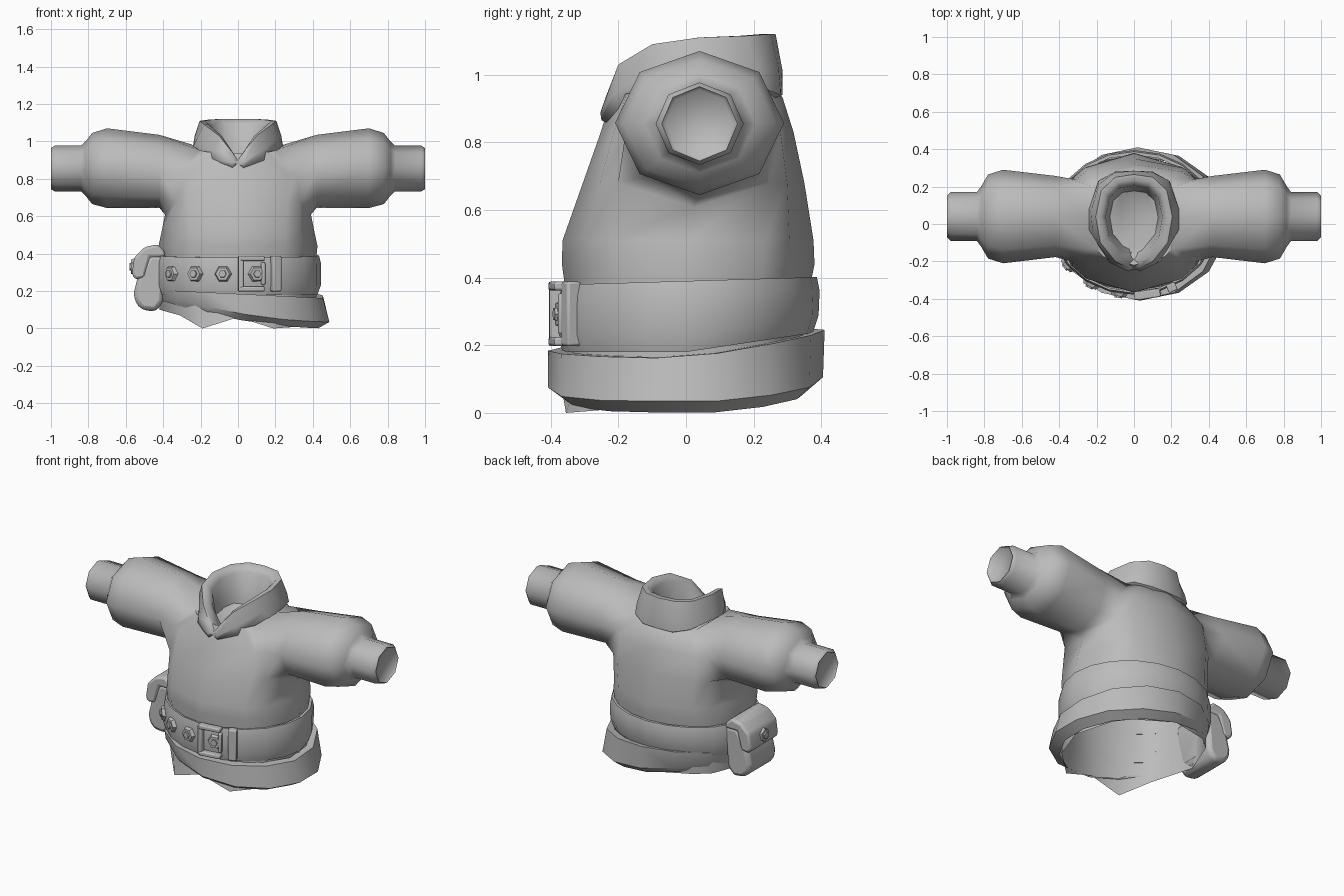
import bpy, bmesh, math
from mathutils import Vector, Matrix

if "Cube" in bpy.data.objects:
    bpy.data.objects.remove(bpy.data.objects["Cube"])

cloth = bpy.data.materials.new("plain grey")
cloth.use_nodes = True
GREY = (0.5, 0.5, 0.5, 1)
cloth.diffuse_color = GREY
cloth.node_tree.nodes["Principled BSDF"].inputs["Base Color"].default_value = GREY


def finish(name, bm, angle=40, bevel=0):
    """Turn a bmesh into a named, shaded object."""
    bmesh.ops.recalc_face_normals(bm, faces=bm.faces)
    mesh = bpy.data.meshes.new(name)
    bm.to_mesh(mesh)
    bm.free()
    mesh.materials.append(cloth)
    obj = bpy.data.objects.new(name, mesh)
    bpy.context.collection.objects.link(obj)
    bpy.ops.object.select_all(action='DESELECT')
    obj.select_set(True)
    bpy.context.view_layer.objects.active = obj
    if bevel:
        mod = obj.modifiers.new("soft edges", 'BEVEL')
        mod.width, mod.segments = bevel, 2
    bpy.ops.object.shade_smooth_by_angle(angle=math.radians(angle))


def skin(bm, rows, skip=()):
    """Join successive closed rows of vertices with quads, leaving out skipped cells."""
    n = len(rows[0])
    for r, (a, b) in enumerate(zip(rows, rows[1:])):
        for i in range(n):
            j = (i + 1) % n
            if (r, i) not in skip:
                bm.faces.new((a[i], a[j], b[j], b[i]))


def make_rows(bm, rings):
    return [[bm.verts.new(p) for p in ring] for ring in rings]


def loft(name, rings, angle=40):
    bm = bmesh.new()
    skin(bm, make_rows(bm, rings))
    finish(name, bm, angle)


def squared(v, power):
    return math.copysign(abs(v) ** power, v) if abs(v) > 1e-6 else 0


def oval(z, rx, front, back, n=14, cx=0, warp=0, power=1):
    """Horizontal oval; z is a number or a function of x and y, low power squares it off."""
    cy, ry = (front + back) / 2, (back - front) / 2
    ring = []
    for i in range(n):
        t = math.tau * i / n
        t += warp * math.sin(4 * t)
        x, y = cx + rx * squared(math.sin(t), power), cy - ry * squared(math.cos(t), power)
        ring.append((x, y, z(x, y) if callable(z) else z))
    return ring


# Height rules for the slanted sash, the armpits and the shoulders
def sash_top(x, y):
    return 0.185 - 0.05 * x + 0.15 * max(y, 0)


def sash_low(x, y):
    return 0.082 - 0.18 * x + 0.17 * x * x + 0.1 * max(y - 0.1, 0)


def armpit(x, y):
    return 0.605 + 0.075 * min(1, abs(y - 0.03) / 0.18)


def shoulder(x, y):
    return 0.985 - 0.2 * abs(y - 0.03)


# Jacket: torso with jagged open hem, armholes and a closed neck
SIDES = 12
hem = oval(lambda x, y: min(0.1, sash_low(x, y) - 0.03), 0.42, -0.365, 0.36, SIDES, warp=0.14)
hem[0] = (0, -0.365, 0.06)
for side in (1, -1):
    hem[side] = (side * 0.19, -0.355, 0)
hem[-2] = (-0.31, -0.22, 0.07)
body = [(0.2, 0.42, -0.355, 0.365, 1), (0.39, 0.42, -0.36, 0.37, 1), (0.44, 0.425, -0.367, 0.38, 1),
        (0.51, 0.41, -0.365, 0.377, 0.95), (armpit, 0.39, -0.305, 0.35, 0.75),
        (0.83, 0.36, -0.252, 0.318, 0.65), (shoulder, 0.25, -0.22, 0.285, 0.85),
        (lambda x, y: 0.93 + 0.15 * y, 0.19, -0.19, 0.24, 1), (0.9, 0.12, -0.13, 0.19, 1)]
jacket = bmesh.new()
rows = make_rows(jacket, [hem] + [oval(z, rx, f, b, SIDES, warp=0.14, power=p) for z, rx, f, b, p in body])
LOW, MID, HIGH = 5, 6, 7
armholes = {(r, c) for r in (LOW, MID) for c in (2, 3, 8, 9)}
skin(jacket, rows, armholes)
jacket.faces.new(rows[-1])

# Sleeves with narrow cuffs, grown from the armholes: x, centre z, half depth, half height
sleeve = [(0.42, 0.84, 0.217, 0.195), (0.7, 0.857, 0.25, 0.213), (0.78, 0.855, 0.225, 0.19),
          (0.815, 0.855, 0.165, 0.145), (0.84, 0.855, 0.13, 0.122), (0.98, 0.855, 0.13, 0.122),
          (1, 0.855, 0.112, 0.11), (0.985, 0.855, 0.1, 0.1)]
border = [(HIGH, 3), (HIGH, 4), (MID, 4), (LOW, 4), (LOW, 3), (LOW, 2), (MID, 2), (HIGH, 2)]
turns = [math.tau * k / 8 for k in range(8)]
for side in (1, -1):
    rings = [[(side * x, 0.04 + depth * math.sin(t), z + height * math.cos(t)) for t in turns]
             for x, z, depth, height in sleeve]
    arm = [[rows[r][side * c] for r, c in border]] + make_rows(jacket, rings)
    skin(jacket, arm)
    jacket.faces.new(arm[-1])
finish("jacket", jacket, 65)

# Folded collar: half outlines from the front point to the back
collar_low = [(0, -0.235, 0.885), (0.03, -0.25, 0.865), (0.14, -0.2, 0.9), (0.24, -0.03, 0.975),
              (0.24, 0.08, 0.98), (0.19, 0.23, 0.96), (0.1, 0.28, 0.94), (0, 0.285, 0.94)]
collar_top = [(0, -0.225, 0.9), (0.03, -0.235, 0.94), (0.1, -0.2, 1.03), (0.18, -0.1, 1.09),
              (0.205, 0.04, 1.11), (0.175, 0.18, 1.115), (0.1, 0.25, 1.12), (0, 0.265, 1.12)]


def whole(half):
    return half + [(-x, y, z) for x, y, z in half[-2:0:-1]]


def shrink(ring, s, drop):
    return [(x * s, 0.03 + (y - 0.03) * s, z - drop) for x, y, z in ring]


low, top = whole(collar_low), whole(collar_top)
middle = shrink([(Vector(a) + Vector(b)) / 2 for a, b in zip(low, top)], 1.04, 0.015)
neck = [(x, y, 0.89) for x, y, z in shrink(top, 0.62, 0)]
loft("collar", [shrink(low, 0.85, 0.02), low, middle, top, shrink(top, 0.87, 0), shrink(top, 0.74, 0.03), neck],
     angle=60)


# Wide belt
def belt_top(x, y):
    return 0.39 + 0.03 * y


def belt_low(x, y):
    return 0.18 + 0.15 * max(y, 0)


loft("belt", [oval(belt_top, 0.418, -0.36, 0.37, 20),
              oval(belt_top, 0.433, -0.37, 0.387, 20),
              oval(lambda x, y: belt_top(x, y) - 0.04, 0.443, -0.378, 0.395, 20),
              oval(lambda x, y: belt_low(x, y) + 0.05, 0.443, -0.378, 0.392, 20),
              oval(belt_low, 0.425, -0.365, 0.375, 20)], angle=35)

# Slanted lower sash, deep on the left and thin on the right
loft("sash", [oval(sash_top, 0.422, -0.36, 0.37),
              oval(sash_top, 0.445, -0.408, 0.41, cx=0.02),
              oval(sash_low, 0.46, -0.408, 0.405, cx=0.04),
              oval(lambda x, y: sash_low(x, y) - 0.035, 0.425, -0.365, 0.365, cx=0.015)], angle=35)


# Belt fittings, placed on the front of the belt
def on_belt(x, z, out):
    t = math.asin(x / 0.44)
    normal = Vector((math.sin(t) / 0.44, -math.cos(t) / 0.385, 0)).normalized()
    spot = Vector((x, 0.008 - 0.385 * math.cos(t), z)) + normal * out
    across = Vector((0, 0, 1)).cross(normal)
    frame = Matrix((across, Vector((0, 0, 1)), normal)).transposed().to_4x4()
    return Matrix.Translation(spot) @ frame


def block(name, x, z, width, height, thick=0.045):
    bm = bmesh.new()
    bmesh.ops.create_cube(bm, size=1, matrix=on_belt(x, z, 0.005) @ Matrix.Diagonal((width, height, thick, 1)))
    finish(name, bm, 30, 0.007)


def stud(name, place):
    bm = bmesh.new()
    for radius, depth in ((0.05, 0.028), (0.027, 0.045)):
        bmesh.ops.create_cone(bm, cap_ends=True, segments=6, radius1=radius, radius2=radius * 0.75,
                              depth=depth, matrix=place @ Matrix.Rotation(math.pi / 6, 4, 'Z'))
    finish(name, bm, 30)


for i, x in enumerate((-0.355, -0.23, -0.08, 0.1)):
    stud(f"belt_stud_{i + 1}", on_belt(x, 0.292, 0.002))
block("buckle_bar", 0.015, 0.293, 0.028, 0.19)
for name, z in (("buckle_top", 0.375), ("buckle_bottom", 0.211)):
    block(name, 0.075, z, 0.13, 0.026)
block("buckle_tongue", 0.133, 0.293, 0.02, 0.12, 0.03)
block("belt_loop", 0.2, 0.293, 0.05, 0.19)

# Hip pouch: side profiles given width along the body
POUCH_Y = 0.035


def pouch_part(name, profile, half_width, bevel):
    bm = bmesh.new()
    face = bm.faces.new([bm.verts.new((x, POUCH_Y - half_width, z)) for x, z in profile])
    new = bmesh.ops.extrude_face_region(bm, geom=[face])["geom"]
    moved = [v for v in new if isinstance(v, bmesh.types.BMVert)]
    bmesh.ops.translate(bm, verts=moved, vec=(0, 2 * half_width, 0))
    finish(name, bm, 50, bevel)


pouch_part("pouch_body", [(-0.38, 0.39), (-0.47, 0.4), (-0.53, 0.3), (-0.557, 0.19), (-0.55, 0.14),
                          (-0.515, 0.1), (-0.44, 0.09), (-0.4, 0.14)], 0.135, 0.025)
pouch_part("pouch_flap", [(-0.39, 0.38), (-0.39, 0.41), (-0.43, 0.45), (-0.5, 0.435), (-0.555, 0.38),
                          (-0.568, 0.29), (-0.55, 0.262), (-0.5, 0.27), (-0.47, 0.38)], 0.14, 0.015)
stud("pouch_stud", Matrix.Translation((-0.557, POUCH_Y, 0.33)) @ Matrix.Rotation(-math.pi / 2, 4, 'Y'))
